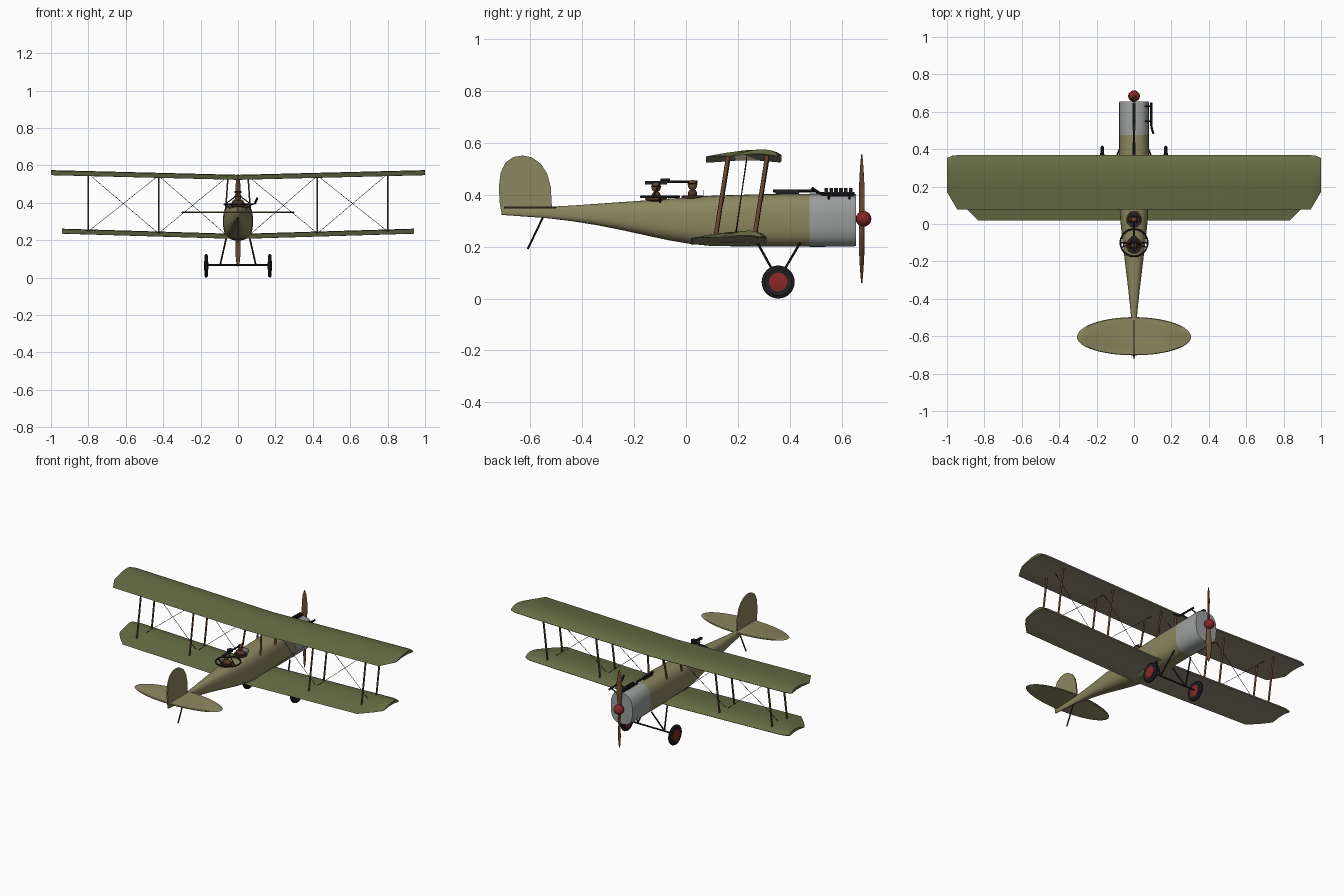
import bpy, bmesh, math
from mathutils import Vector

if "Cube" in bpy.data.objects:
    bpy.data.objects.remove(bpy.data.objects["Cube"])

def mat(name, r, g, b):
    m = bpy.data.materials.new(name)
    m.diffuse_color = (r, g, b, 1)
    m.use_nodes = True
    m.node_tree.nodes["Principled BSDF"].inputs["Base Color"].default_value = m.diffuse_color
    return m

GREEN = mat("wing_green", .135, .155, .06)
LINEN = mat("wing_linen", .3, .27, .18)
OLIVE = mat("olive_fabric", .26, .24, .115)
GREY = mat("cowl_grey", .33, .34, .34)
WOOD = mat("wood", .16, .07, .03)
BLACK = mat("black", .015, .015, .018)
RED = mat("red", .25, .02, .02)
BROWN = mat("leather", .09, .035, .02)

def make(name, verts, faces, m, angle=35):
    me = bpy.data.meshes.new(name)
    me.from_pydata([tuple(v) for v in verts], [], faces)
    bm = bmesh.new()
    bm.from_mesh(me)
    bmesh.ops.recalc_face_normals(bm, faces=bm.faces)
    bm.to_mesh(me)
    bm.free()
    me.materials.append(m)
    ob = bpy.data.objects.new(name, me)
    bpy.context.collection.objects.link(ob)
    bpy.ops.object.select_all(action='DESELECT')
    ob.select_set(True)
    bpy.context.view_layer.objects.active = ob
    bpy.ops.object.shade_smooth_by_angle(angle=math.radians(angle))
    return ob

def loft(name, rings, m, angle=35):
    n = len(rings[0])
    verts = [v for r in rings for v in r]
    faces = [(i*n+j, i*n+(j+1) % n, (i+1)*n+(j+1) % n, (i+1)*n+j)
             for i in range(len(rings)-1) for j in range(n)]
    faces += [tuple(range(n)), tuple(range(len(verts)-n, len(verts)))]
    return make(name, verts, faces, m, angle)

def circle(n):
    return [(math.cos(2*math.pi*k/n), math.sin(2*math.pi*k/n)) for k in range(n)]

def rod(name, pts, r, m, n=10):
    pts = [Vector(p) for p in pts]
    rings = []
    for i, p in enumerate(pts):
        d = pts[min(i+1, len(pts)-1)] - pts[max(i-1, 0)]
        q = d.to_track_quat('Z', 'Y')
        rings.append([p + q @ Vector((r*c, r*s, 0)) for c, s in circle(n)])
    return loft(name, rings, m)

def strut(name, a, b, rx, ry, m):
    return loft(name, [[(p[0]+rx*c, p[1]+ry*s, p[2]) for c, s in circle(12)] for p in (a, b)], m)

def lathe_x(name, x, y, z, prof, m, n=32):
    return loft(name, [[(x+dx, y+r*c, z+r*s) for c, s in circle(n)] for dx, r in prof], m)

def ball(name, loc, r, m, scale=(1, 1, 1)):
    bpy.ops.mesh.primitive_uv_sphere_add(segments=20, ring_count=12, radius=r, location=loc)
    ob = bpy.context.object
    ob.name, ob.scale = name, scale
    ob.data.materials.append(m)
    bpy.ops.object.shade_smooth()

def box(name, loc, size, m):
    bpy.ops.mesh.primitive_cube_add(size=1, location=loc)
    ob = bpy.context.object
    ob.name, ob.scale = name, size
    ob.data.materials.append(m)

def torus(name, loc, R, r, m, sx=1):
    bpy.ops.mesh.primitive_torus_add(major_radius=R, minor_radius=r, location=loc,
                                     major_segments=36, minor_segments=8)
    ob = bpy.context.object
    ob.name, ob.scale = name, (sx, 1, 1)
    ob.data.materials.append(m)
    bpy.ops.object.shade_smooth()

# fuselage and cowling: (y, half width, bottom z, top z)
def section(y, w, lo, hi, e=2/2.7):
    p = lambda v: math.copysign(abs(v)**e, v)
    return [(w*p(c), y, (lo+hi)/2 + (hi-lo)/2*p(s)) for c, s in circle(36)]

body = [(.475, .079, .2, .403), (.3, .08, .2, .402), (.1, .078, .202, .396), (.02, .073, .21, .39),
        (-.06, .065, .223, .385), (-.14, .056, .24, .379), (-.24, .044, .262, .372), (-.34, .032, .282, .365),
        (-.44, .021, .298, .358), (-.54, .012, .31, .353), (-.71, .005, .322, .348)]
loft("fuselage", [section(*s) for s in body], OLIVE)
loft("cowling", [section(*s) for s in [(.655, .077, .203, .402), (.645, .08, .2, .405), (.475, .08, .199, .404)]], GREY)

# wings: cambered section swept over stations (x, leading y, trailing y)
TOP = [(1, 0), (.75, .013), (.5, .023), (.3, .026), (.15, .022), (.05, .014), (0, .005)]
BOT = [(.02, 0), (.3, .007), (.6, .007), (.98, -.001)]

def wing(name, tips, z0, rise):
    span = tips[-1][0]
    st = [(-x, a, b) for x, a, b in reversed(tips)] + [(0,) + tips[0][1:]] + tips
    rings = [[(x, le+(te-le)*u, z0+rise*abs(x)/span+h) for u, h in TOP+BOT] for x, le, te in st]
    ob = loft(name, rings, GREEN)
    ob.data.materials.append(LINEN)
    for p in ob.data.polygons:
        if p.normal.z < -.7:
            p.material_index = 1

wing("upper_wing", [(.945, .368, .078), (.97, .366, .12), (1, .353, .172)], .524, .025)
wing("lower_wing", [(.835, .31, .02), (.9, .307, .085), (.94, .292, .135)], .208, .028)

# struts and bracing wires on both sides
zu = lambda x: .535 + .025*x
zl = lambda x: .225 + .028*x
for s in (-1, 1):
    for x in (.425, .8):
        for y in (.115, .265):
            strut("wing_strut", (s*x, y, zl(x)), (s*x, y+.048, zu(x)), .004, .008, WOOD)
    for y in (.115, .265):
        strut("cabane_strut", (s*.066, y+.02, .36), (s*.054, y+.048, .535), .004, .008, WOOD)
    for a, b in ((.06, .425), (.425, .8)):
        rod("wire", [(s*a, .19, zl(a)), (s*b, .235, zu(b))], .0013, BLACK, 6)
        rod("wire", [(s*b, .19, zl(b)), (s*a, .235, zu(a))], .0013, BLACK, 6)

# tailplane and fin
loft("tailplane", [[(.305*k*c, -.605+(.107 if t > 0 else .097)*k*t, z) for c, t in circle(56)]
     for k, z in ((.97, .346), (1, .35), (.97, .354))], OLIVE)
fin = [(-.71, .325), (-.718, .37), (-.721, .43), (-.714, .485), (-.695, .525), (-.665, .545), (-.63, .551),
       (-.595, .544), (-.56, .52), (-.535, .482), (-.521, .43), (-.516, .345)]
loft("fin", [[(x, y, z) for y, z in fin] for x in (-.004, .004)], OLIVE)
rod("tail_skid", [(0, -.55, .315), (0, -.61, .19)], .004, BLACK)

# undercarriage
rod("axle", [(-.175, .355, .068), (.175, .355, .068)], .005, BLACK)
for s in (-1, 1):
    for y in (.275, .44):
        rod("gear_strut", [(s*.062, y, .215), (s*.095, .355, .07)], .0045, BLACK)
    lathe_x("tyre", s*.17, .355, .0635, [(-.007, .04), (-.01, .052), (-.006, .061), (0, .0635),
                                        (.006, .061), (.01, .052), (.007, .04)], BLACK)
    lathe_x("wheel_hub", s*.17, .355, .0635, [(-.012, .012), (-.009, .036), (.009, .036), (.012, .012)], RED)

# propeller: twisted blades, and spinner
for s in (-1, 1):
    rings = []
    for d, w, t, tw in [(0, .01, .009, 60), (.05, .013, .007, 50), (.11, .017, .005, 38), (.17, .016, .004, 28),
                        (.22, .011, .003, 22), (.247, .003, .002, 20)]:
        a = math.radians(tw)*1
        rings.append([(s*(w*c*math.cos(a)-t*n*math.sin(a)), .677+w*c*math.sin(a)+t*n*math.cos(a), .307+s*d)
                      for c, n in circle(14)])
    loft("propeller_blade", rings, WOOD)
ball("spinner", (0, .684, .307), .03, RED, (1.05, 1, 1))
rod("propeller_shaft", [(0, .64, .307), (0, .68, .307)], .012, BLACK)

# engine cylinder row, nose gun and exhaust
for i in range(6):
    box("cylinder_head", (0, .54+i*.019, .412), (.018, .014, .026), BLACK)
box("cylinder_base", (0, .575, .405), (.014, .15, .01), BLACK)
rod("fixed_gun", [(0, .335, .415), (0, .5, .415)], .006, BLACK)
box("gun_breech", (0, .39, .41), (.016, .09, .018), BLACK)
rod("exhaust_pipe", [(.092, .65, .398), (.092, .53, .4), (.095, .51, .408), (.103, .485, .425)], .006, BLACK)
for y in (.55, .63):
    rod("exhaust_stub", [(.06, y, .385), (.092, y, .398)], .004, BLACK)

# cockpits with crew
for y, z in ((.025, .391), (-.115, .383)):
    torus("cockpit_rim", (0, y, z), .038, .005, BROWN, .95)
    rod("cockpit_floor", [(0, y, z-.02), (0, y, z+.002)], .036, BLACK, 24)
    ball("crew_shoulders", (0, y, z+.012), .02, BROWN, (1.6, .9, .9))
    ball("crew_head", (0, y, z+.046), .019, WOOD, (.85, .95, 1.05))
    torus("goggles", (0, y, z+.05), .017, .003, BLACK, .9)
box("windscreen", (0, .068, .405), (.05, .003, .026), GREY)

# rear gun ring and swivel gun
torus("gun_ring", (0, -.1, .392), .073, .0045, BLACK)
for s in (-1, 1):
    rod("gun_ring_post", [(s*.04, -.1, .37), (s*.072, -.1, .392)], .004, BLACK)
    rod("gun_arm", [(s*.068, -.125, .393), (0, -.1, .445)], .003, BLACK)
box("swivel_gun_body", (0, -.115, .446), (.012, .085, .014), BLACK)
rod("swivel_gun_barrel", [(0, -.1, .45), (0, .045, .45)], .005, BLACK)
rod("ammo_drum", [(0, -.08, .452), (0, -.08, .463)], .018, BLACK, 20)
